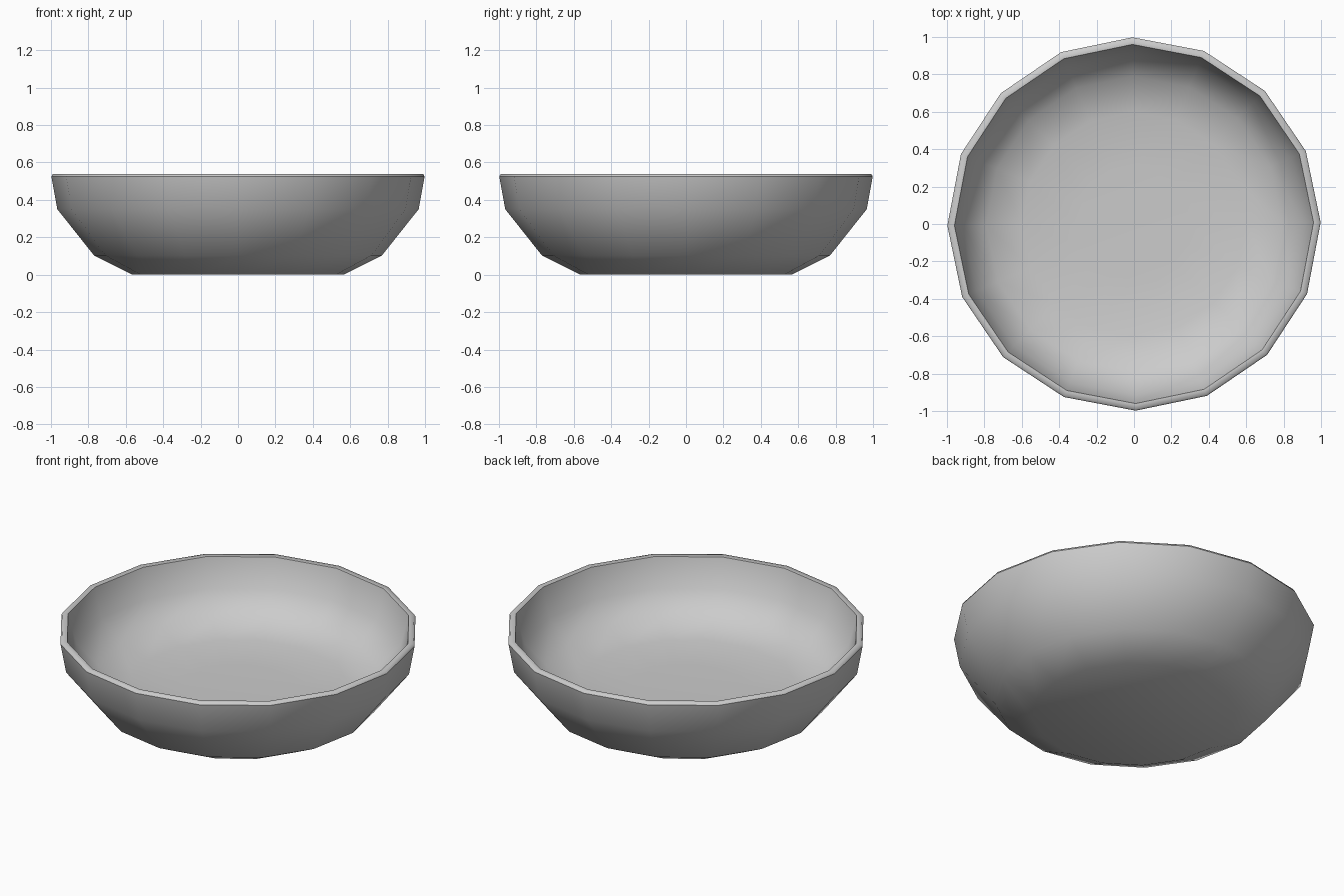
import bpy, bmesh, math

if "Cube" in bpy.data.objects:
    bpy.data.objects.remove(bpy.data.objects["Cube"])

SIDES = 16
TURN = math.radians(0.5)
# Profile (radius, height): outside wall going up, over the rim, inside wall going down
PROFILE = [(0.565, 0.0), (0.77, 0.103), (0.966, 0.35), (0.998, 0.525), (0.99, 0.538),
           (0.96, 0.535), (0.915, 0.36), (0.79, 0.235), (0.6, 0.19), (0.3, 0.18)]
SHARP = {3, 5}

# Bowl: lathe the profile into a low-poly shell
bm = bmesh.new()
rings = []
for r, z in PROFILE:
    rings.append([bm.verts.new((r * math.cos(TURN + math.tau * i / SIDES),
                                r * math.sin(TURN + math.tau * i / SIDES), z))
                  for i in range(SIDES)])
for a, b in zip(rings, rings[1:]):
    for i in range(SIDES):
        j = (i + 1) % SIDES
        bm.faces.new((a[i], a[j], b[j], b[i]))

# Underside and inner floor
bm.faces.new(rings[0][::-1])
bm.faces.new(rings[-1])
bmesh.ops.recalc_face_normals(bm, faces=bm.faces)

# Smooth walls with crisp rim edges
for f in bm.faces:
    f.smooth = True
for k in SHARP:
    for i in range(SIDES):
        bm.edges.get((rings[k][i], rings[k][(i + 1) % SIDES])).smooth = False

mesh = bpy.data.meshes.new("bowl")
bm.to_mesh(mesh)
bm.free()
bowl = bpy.data.objects.new("bowl", mesh)
bpy.context.collection.objects.link(bowl)
